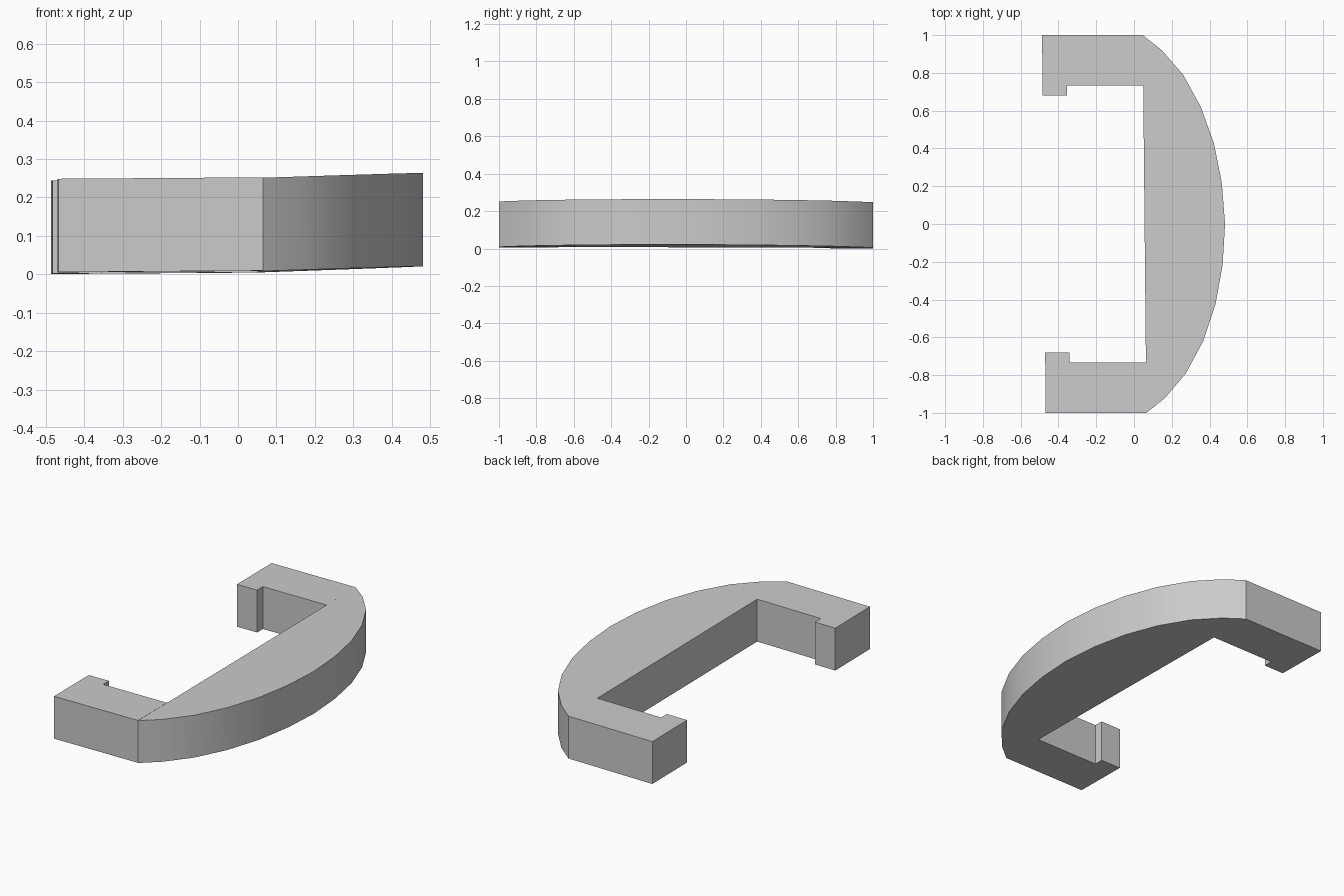
import bpy
import bmesh
from mathutils import Matrix

cube = bpy.data.objects.get("Cube")
if cube:
    bpy.data.objects.remove(cube, do_unlink=True)

grey = bpy.data.materials.new("plain grey")
grey.use_nodes = True
grey.diffuse_color = (0.6, 0.6, 0.6, 1)
grey.node_tree.nodes["Principled BSDF"].inputs["Base Color"].default_value = (0.6, 0.6, 0.6, 1)

SEAM = 0.056      # chord line where the bow meets the arms
HEIGHT = 0.243
SKEW = -0.0097    # slight sideways lean along the length


def prism(name, outline, base, slope_x, slope_y):
    """Extrude a flat outline upward, then lean it slightly."""
    bm = bmesh.new()
    face = bm.faces.new([bm.verts.new((x, y, 0)) for x, y in outline])
    top = bmesh.ops.extrude_face_region(bm, geom=[face])["geom"]
    bmesh.ops.translate(bm, vec=(0, 0, HEIGHT),
                        verts=[v for v in top if isinstance(v, bmesh.types.BMVert)])
    lean = Matrix(((1, SKEW, 0, SEAM),
                   (0, 1, 0, 0),
                   (slope_x, slope_y, 1, base),
                   (0, 0, 0, 1)))
    bmesh.ops.transform(bm, matrix=lean, verts=bm.verts)
    bmesh.ops.recalc_face_normals(bm, faces=bm.faces)
    mesh = bpy.data.meshes.new(name)
    bm.to_mesh(mesh)
    bm.free()
    mesh.materials.append(grey)
    obj = bpy.data.objects.new(name, mesh)
    bpy.context.collection.objects.link(obj)
    return obj


# Curved bow: half profile mirrored across the middle
half = [(0, 1), (0.1, 0.92), (0.211, 0.791), (0.304, 0.62), (0.371, 0.427), (0.411, 0.217)]
bow_outline = half + [(0.426, 0)] + [(x, -y) for x, y in reversed(half)]
bow = prism("curved_bow", bow_outline, 0.0065, 0.034, -0.002)
bpy.ops.object.select_all(action="DESELECT")
bow.select_set(True)
bpy.context.view_layer.objects.active = bow
bpy.ops.object.shade_smooth_by_angle(angle=0.5)

# Straight arms with a small inward hook at the tip
arm = [(0, 1), (-0.533, 1), (-0.533, 0.681), (-0.405, 0.681), (-0.405, 0.734), (0, 0.734)]
for name, side in (("back_arm", 1), ("front_arm", -1)):
    prism(name, [(x, side * y) for x, y in arm], 0.007, 0.007, -0.0025)
